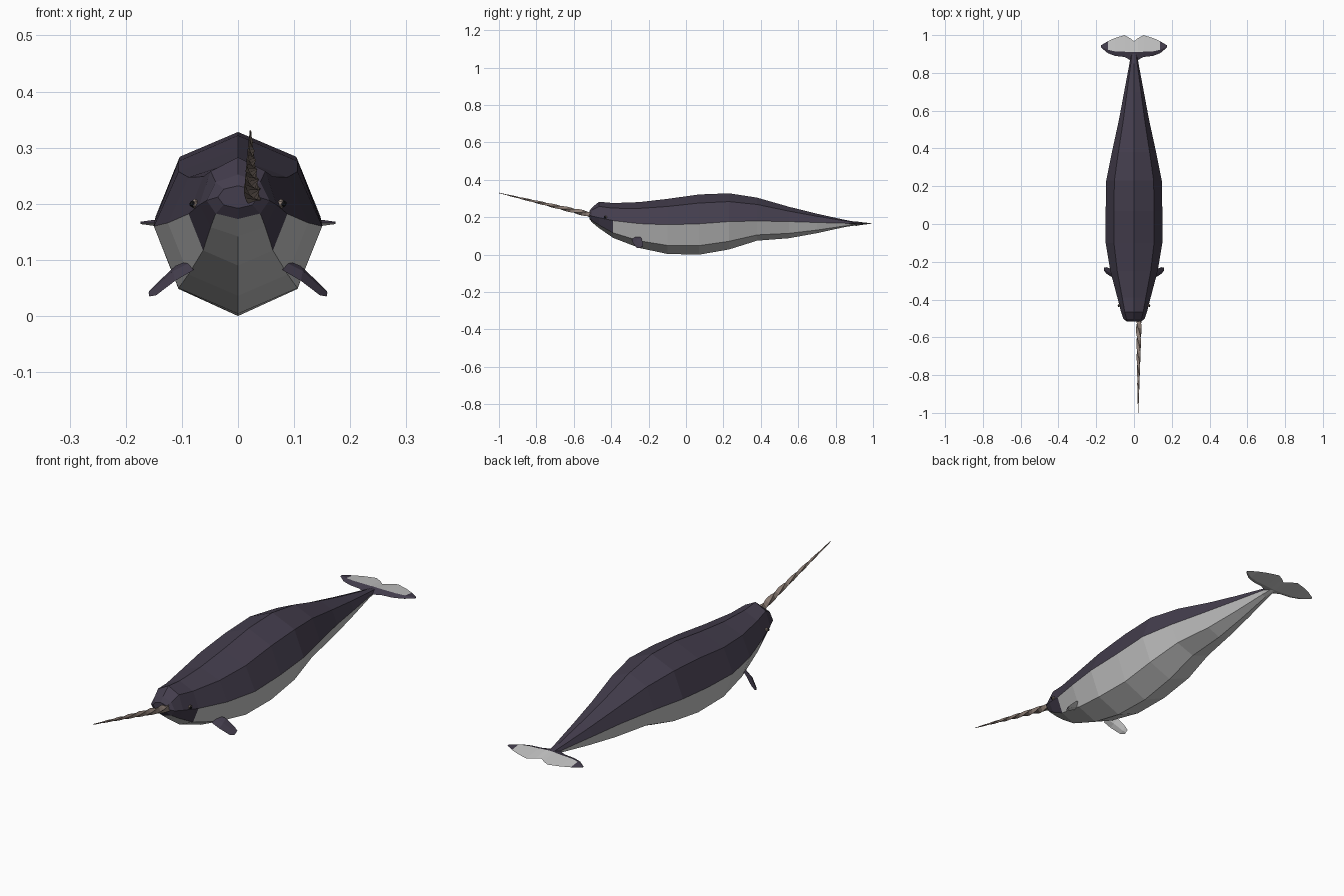
import bpy, bmesh, math
from mathutils import Vector

if "Cube" in bpy.data.objects:
    bpy.data.objects.remove(bpy.data.objects["Cube"])


def material(name, rgb):
    m = bpy.data.materials.new(name)
    m.diffuse_color = (*rgb, 1)
    m.use_nodes = True
    m.node_tree.nodes["Principled BSDF"].inputs["Base Color"].default_value = m.diffuse_color
    return m


DARK = material("dark slate purple", (0.057, 0.047, 0.074))
LIGHT = material("pale grey", (0.56, 0.56, 0.56))
TUSK = material("tusk brown", (0.27, 0.21, 0.18))
BLACK = material("eye black", (0.01, 0.01, 0.012))


def loft(name, rings, mats, rule=None):
    """Skin closed rings of points, cap the ends, colour faces by rule(centre, normal, strip, side)."""
    bm = bmesh.new()
    vs = [[bm.verts.new(p) for p in r] for r in rings]
    n = len(vs[0])
    info = []
    for i in range(len(vs) - 1):
        for j in range(n):
            k = (j + 1) % n
            info.append((bm.faces.new((vs[i][j], vs[i][k], vs[i + 1][k], vs[i + 1][j])), i, j))
    info.append((bm.faces.new(vs[0]), -1, -1))
    info.append((bm.faces.new(vs[-1]), len(vs), -1))
    bmesh.ops.recalc_face_normals(bm, faces=bm.faces)
    for f, i, j in info:
        if rule:
            f.material_index = rule(f.calc_center_median(), f.normal, i, j)
    me = bpy.data.meshes.new(name)
    bm.to_mesh(me)
    bm.free()
    for m in mats:
        me.materials.append(m)
    ob = bpy.data.objects.new(name, me)
    bpy.context.collection.objects.link(ob)
    return ob


# Body: eight-sided sections (y, half width, top z, widest z, bottom z)
stations = [
    (-0.517, 0.036, 0.232, 0.212, 0.192),
    (-0.503, 0.056, 0.252, 0.206, 0.173),
    (-0.465, 0.069, 0.283, 0.198, 0.142),
    (-0.39, 0.088, 0.276, 0.182, 0.090),
    (-0.25, 0.125, 0.281, 0.166, 0.036),
    (-0.10, 0.150, 0.298, 0.160, 0.004),
    (0.07, 0.150, 0.322, 0.165, 0.000),
    (0.23, 0.147, 0.328, 0.177, 0.028),
    (0.38, 0.117, 0.305, 0.180, 0.075),
    (0.55, 0.080, 0.256, 0.177, 0.088),
    (0.70, 0.052, 0.219, 0.172, 0.115),
    (0.85, 0.024, 0.186, 0.168, 0.148),
    (0.91, 0.014, 0.175, 0.166, 0.157),
]


def section(y, w, top, mid, bot):
    pts = []
    for k in range(8):
        s, c = math.sin(k * math.pi / 4), math.cos(k * math.pi / 4)
        pts.append((w * c, y, mid + s * ((top - mid) if s > 0 else (mid - bot))))
    return pts


def body_rule(c, n, i, j):
    if j in (0, 1, 2, 3) or i <= 0:     # back and snout
        return 0
    if i < 3 and j in (4, 7):           # patch under the eye
        return 0
    return 1


loft("body", [section(*s) for s in stations], [DARK, LIGHT], body_rule)

# Tusk: twisted tapering square rod, off to one side
base, tip = Vector((0.026, -0.49, 0.209)), Vector((0.022, -1.0, 0.33))
axis = (tip - base).normalized()
side = Vector((1, 0, 0))
up = side.cross(axis)
rings = []
N = 24
for i in range(N + 1):
    t = i / N
    r = 0.016 * (1 - t) + 0.0015
    c = base.lerp(tip, t)
    a0 = t * 3.5 * math.pi
    rings.append([c + r * (math.cos(a0 + k * math.pi / 2) * side + math.sin(a0 + k * math.pi / 2) * up)
                  for k in range(4)])
loft("tusk", rings, [TUSK])

# Tail flukes: spanwise diamond sections (x, lead y, ridge y, trail y, half thickness)
half = [(0.05, 0.884, 0.912, 1.0, 0.010), (0.10, 0.890, 0.914, 0.985, 0.009),
        (0.138, 0.904, 0.922, 0.968, 0.007), (0.174, 0.934, 0.939, 0.946, 0.002)]
span = [(-x, *r) for x, *r in reversed(half)]
span += [(-0.02, 0.868, 0.91, 0.983, 0.011), (0, 0.86, 0.91, 0.967, 0.012),
         (0.02, 0.868, 0.91, 0.983, 0.011)] + half


def fluke_rule(c, n, i, j):
    if n.z < 0:
        return 1
    return 0 if j == 0 or abs(c.x) > 0.14 else 1


loft("tail_flukes", [[(x, a, 0.166), (x, b, 0.166 + t), (x, c, 0.167), (x, b, 0.166 - t)]
                     for x, a, b, c, t in span], [DARK, LIGHT], fluke_rule)

# Mirrored flippers and eyes
for s, label in ((1, "left"), (-1, "right")):
    chord = Vector((0, 0.85, 0.5)).normalized()
    thick = Vector((0.6, -0.35, 0.7)).normalized()
    rings = []
    for x, y, z, h, t in ((0.080, -0.272, 0.092, 0.021, 0.006), (0.112, -0.262, 0.076, 0.026, 0.006),
                          (0.146, -0.246, 0.047, 0.020, 0.004), (0.158, -0.239, 0.040, 0.010, 0.002)):
        c = Vector((x, y, z))
        ring = [c - h * chord, c + t * thick, c + h * chord, c - t * thick]
        rings.append([(s * p.x, p.y, p.z) for p in ring])
    loft(label + "_flipper", rings, [DARK, LIGHT], lambda c, n, i, j: 1 if j in (2, 3) else 0)
    for part, x, y, r, m in (("eyelid", 0.077, -0.43, 0.009, TUSK), ("eye", 0.081, -0.433, 0.0065, BLACK)):
        bpy.ops.mesh.primitive_ico_sphere_add(subdivisions=1, radius=r, location=(s * x, y, 0.2))
        ob = bpy.context.object
        ob.name = label + "_" + part
        ob.data.materials.append(m)
